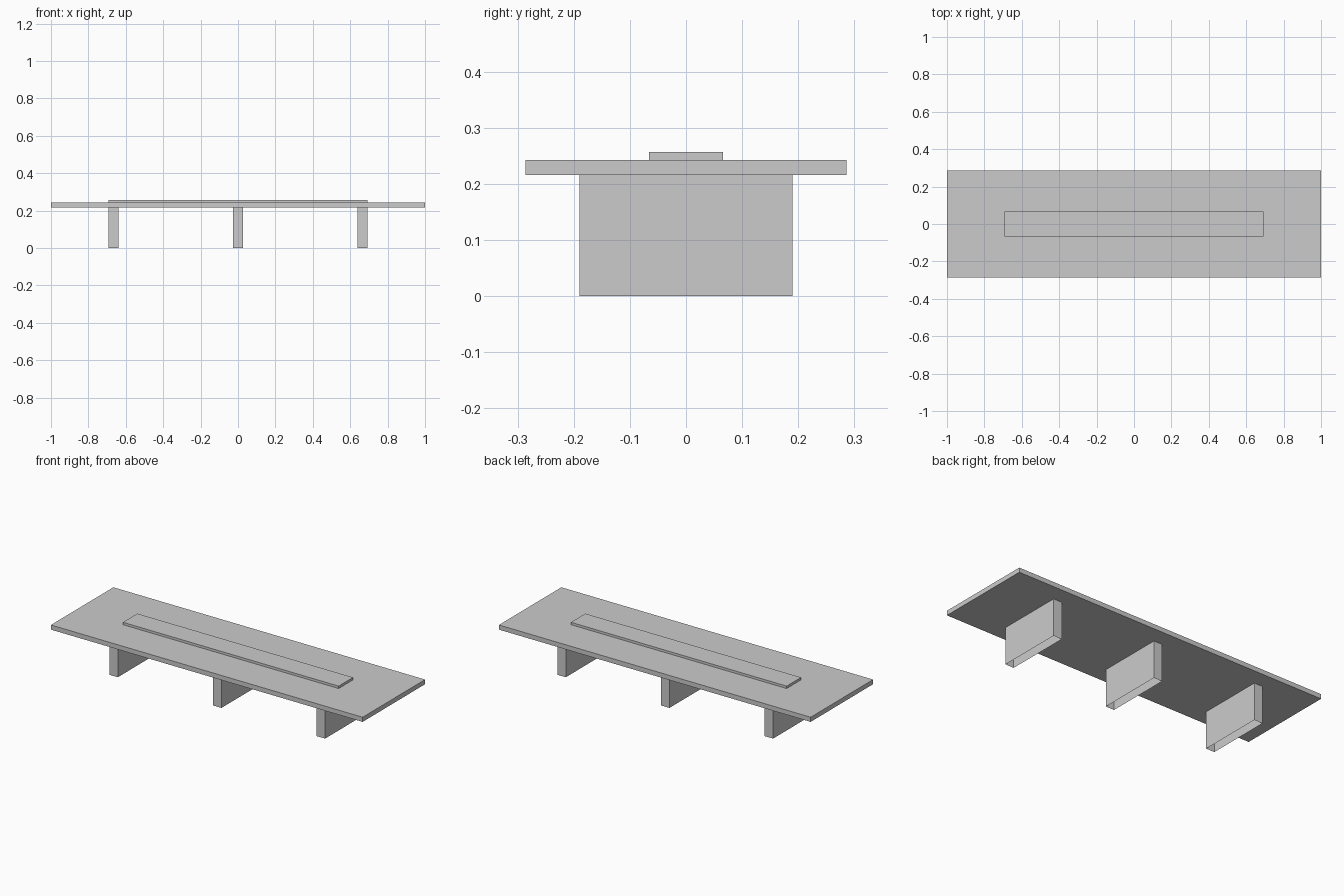
import bpy, bmesh
from mathutils import Matrix, Vector

if "Cube" in bpy.data.objects:
    bpy.data.objects.remove(bpy.data.objects["Cube"])


def box(name, lo, hi, open_ends=False):
    """Box between two corners; open_ends drops the top and bottom faces."""
    lo, hi = Vector(lo), Vector(hi)
    bm = bmesh.new()
    bmesh.ops.create_cube(bm, size=1, matrix=Matrix.LocRotScale(
        (lo + hi) / 2, None, hi - lo))
    if open_ends:
        bm.normal_update()
        ends = [f for f in bm.faces if abs(f.normal.z) > 0.5]
        bmesh.ops.delete(bm, geom=ends, context='FACES_ONLY')
    mesh = bpy.data.meshes.new(name)
    bm.to_mesh(mesh)
    bm.free()
    obj = bpy.data.objects.new(name, mesh)
    bpy.context.collection.objects.link(obj)
    return obj


# Table top slab and raised centre strip
box("table_top", (-1, -0.286, 0.216), (1, 0.286, 0.243))
box("centre_strip", (-0.692, -0.066, 0.243), (0.692, 0.066, 0.257))

# Three panel legs, hollow and open underneath
for name, x in (("left_leg", -0.665), ("middle_leg", 0), ("right_leg", 0.665)):
    box(name, (x - 0.027, -0.19, 0), (x + 0.027, 0.19, 0.216), open_ends=True)
